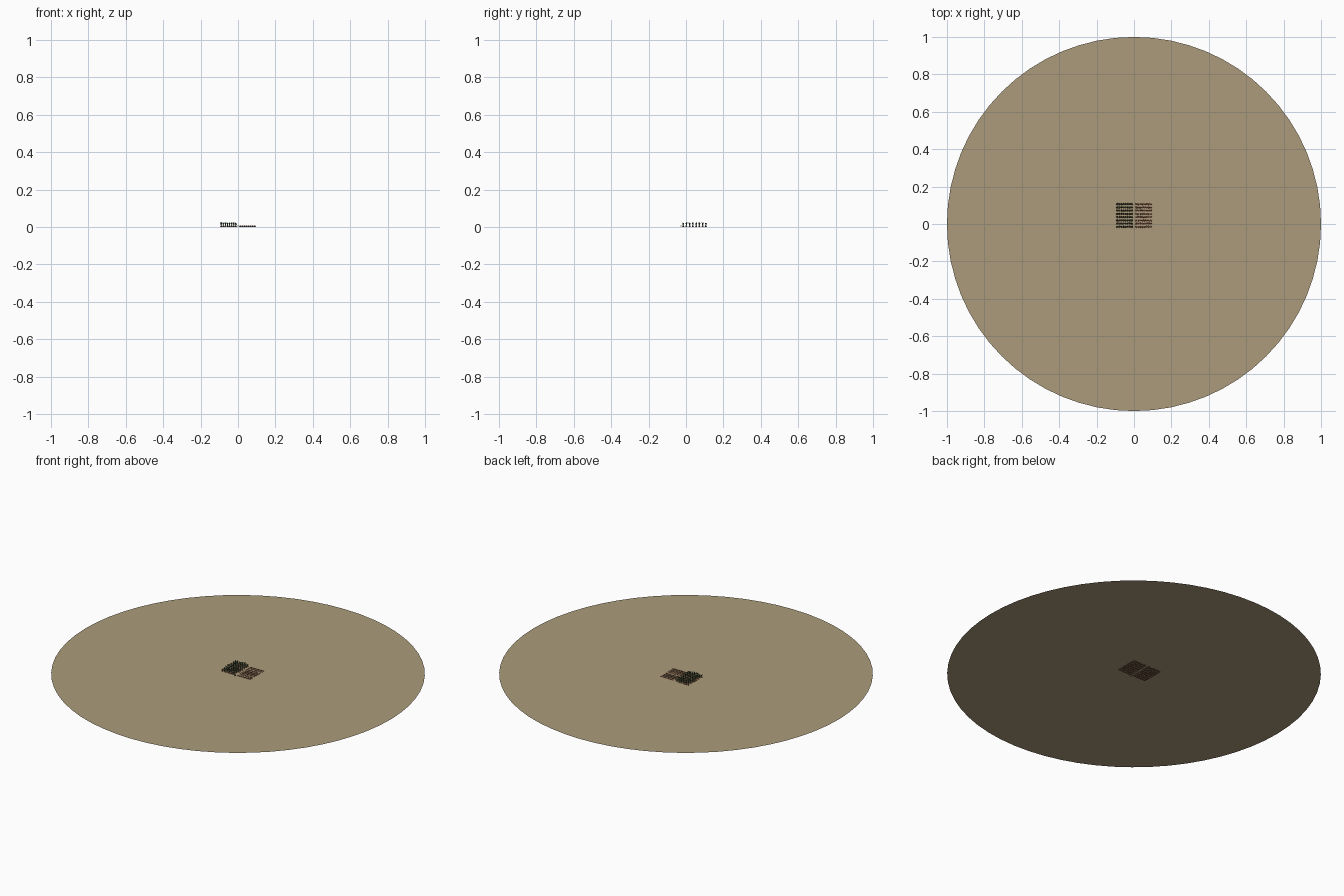
import bpy, bmesh, math, random
from mathutils import Matrix, Vector

if "Cube" in bpy.data.objects:
    bpy.data.objects.remove(bpy.data.objects["Cube"])

random.seed(4)
GROUND_Z = 0.005
ROWS, COLS = 8, 8
Y0, Y1 = -0.015, 0.106


def material(name, rgb):
    m = bpy.data.materials.new(name)
    m.diffuse_color = (*rgb, 1)
    m.use_nodes = True
    m.node_tree.nodes["Principled BSDF"].inputs["Base Color"].default_value = m.diffuse_color
    return m


def finish(bm, name, mat):
    me = bpy.data.meshes.new(name)
    bm.to_mesh(me)
    bm.free()
    ob = bpy.data.objects.new(name, me)
    me.materials.append(mat)
    bpy.context.collection.objects.link(ob)
    return ob


sand = material("sand", (0.41, 0.33, 0.20))
soil = material("soil", (0.17, 0.08, 0.045))
leaf = material("leaf", (0.05, 0.13, 0.05))
wood = material("wood", (0.2, 0.14, 0.08))

# flat round ground
bm = bmesh.new()
bmesh.ops.create_circle(bm, cap_ends=True, segments=64, radius=1,
                        matrix=Matrix.Translation((0, 0, GROUND_Z)))
finish(bm, "ground_disc", sand)


def spots(side):
    for r in range(ROWS):
        y = Y0 + (Y1 - Y0) * r / (ROWS - 1)
        for c in range(COLS):
            yield side * (0.011 + 0.079 * c / (COLS - 1)), y


def soil_patch(name, side):
    # rows of low lumpy mounds that dip just below the ground
    bm = bmesh.new()
    for x, y in spots(side):
        m = (Matrix.Translation((x, y, 0.0045))
             @ Matrix.Rotation(random.uniform(0, 6), 4, 'Z')
             @ Matrix.Diagonal((0.0068, 0.0068, 0.0043, 1)))
        bmesh.ops.create_icosphere(bm, subdivisions=1, radius=1, matrix=m)
    for v in bm.verts:
        v.co.z = max(0, v.co.z)
    finish(bm, name, soil)


soil_patch("planted_soil_rows", -1)
soil_patch("bare_soil_rows", 1)

# leafy plants: a fan of bent blades on every left mound
bm = bmesh.new()
for x, y in spots(-1):
    height = random.uniform(0.012, 0.021)
    turn = random.uniform(0, 6)
    for i in range(5):
        a = turn + i * math.tau / 5
        out = Vector((math.cos(a), math.sin(a), 0))
        across = Vector((-out.y, out.x, 0)) * 0.0016
        base = Vector((x, y, 0.007))
        mid = base + out * 0.003 + Vector((0, 0, height * 0.6))
        tip = base + out * 0.006 + Vector((0, 0, height * random.uniform(0.7, 1)))
        b1, b2, m1, m2, t = [bm.verts.new(p) for p in (
            base - across * 0.5, base + across * 0.5, mid - across, mid + across, tip)]
        bm.faces.new((b1, b2, m2, m1))
        bm.faces.new((m1, m2, t))
finish(bm, "crop_leaves", leaf)

# small marker stake at the front of the path
bm = bmesh.new()
bmesh.ops.create_cube(bm, size=1, matrix=Matrix.Translation((0, -0.027, 0.0055))
                      @ Matrix.Diagonal((0.006, 0.006, 0.007, 1)))
finish(bm, "path_marker", wood)
